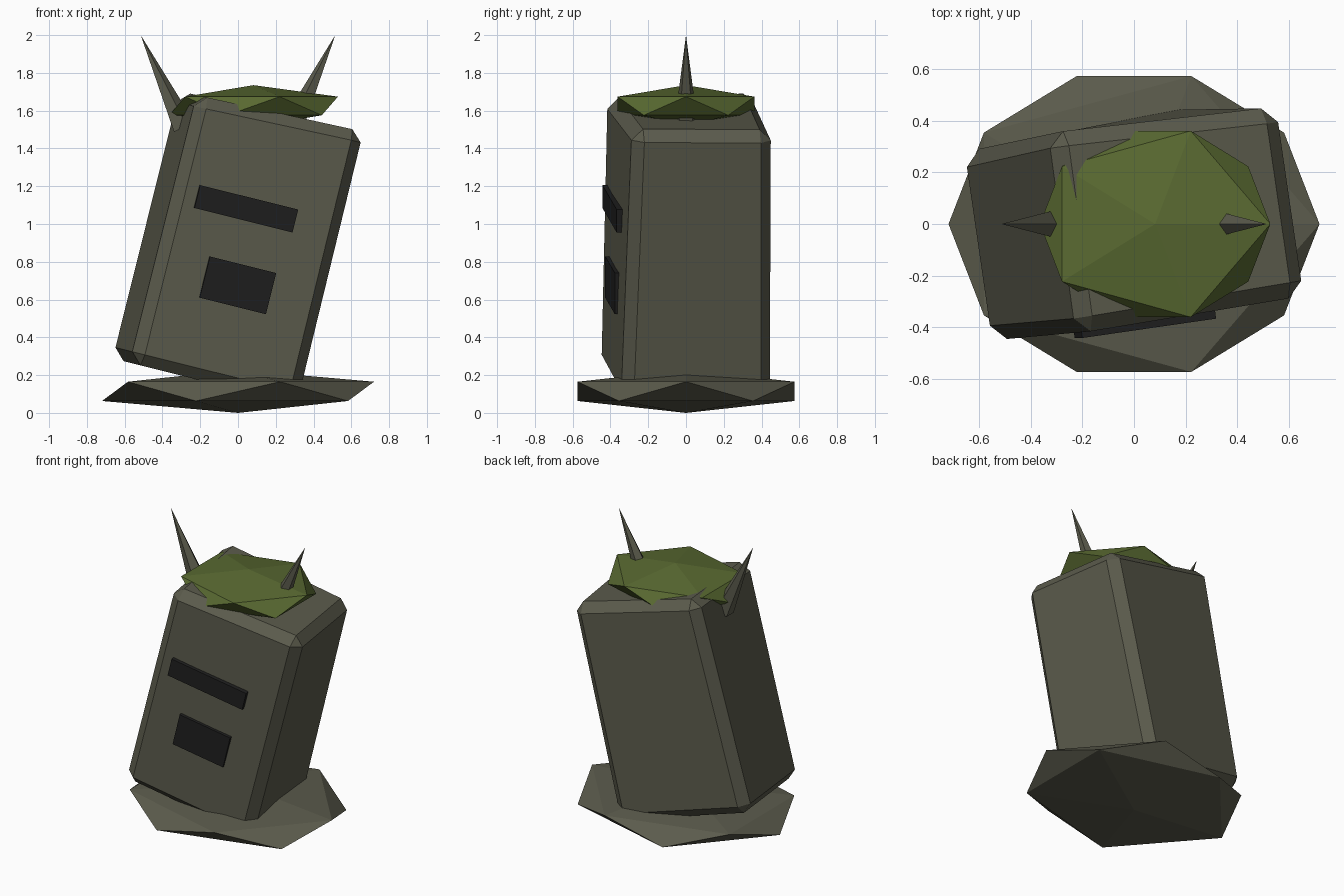
import bpy
import bmesh
from math import radians
from mathutils import Matrix, Vector

cube = bpy.data.objects.get("Cube")
if cube:
    bpy.data.objects.remove(cube, do_unlink=True)


def make_material(name, rgb):
    mat = bpy.data.materials.new(name)
    mat.use_nodes = True
    mat.diffuse_color = (*rgb, 1)
    mat.node_tree.nodes["Principled BSDF"].inputs["Base Color"].default_value = (*rgb, 1)
    return mat


STONE = make_material("grey stone", (0.105, 0.105, 0.073))
MOSS = make_material("moss green", (0.1, 0.143, 0.031))
DARK = make_material("near black", (0.014, 0.014, 0.014))


def add_object(name, bm, mat):
    bmesh.ops.recalc_face_normals(bm, faces=bm.faces)
    mesh = bpy.data.meshes.new(name)
    bm.to_mesh(mesh)
    bm.free()
    mesh.materials.append(mat)
    obj = bpy.data.objects.new(name, mesh)
    bpy.context.collection.objects.link(obj)
    return obj


def faceted_disc(name, centre, radii, mat):
    bm = bmesh.new()
    bmesh.ops.create_icosphere(bm, subdivisions=1, radius=1,
                               matrix=Matrix.LocRotScale(Vector(centre), None, Vector(radii)))
    return add_object(name, bm, mat)


# Ground slab and mossy cap
faceted_disc("base_rock", (0, 0, 0.114), (0.805, 0.675, 0.114), STONE)
faceted_disc("moss_cap", (0.082, 0, 1.625), (0.5, 0.425, 0.11), MOSS)

# Leaning, twisted frame shared by the body and its face
LEAN = (Matrix.Translation((0, 0, 0.875))
        @ Matrix.Rotation(radians(14), 4, 'Y') @ Matrix.Rotation(radians(8), 4, 'Z'))


def leaning_box(name, centre, size, mat, bevel=0, nudges=None):
    bm = bmesh.new()
    bmesh.ops.create_cube(bm, size=1)
    for v in bm.verts:
        corner = tuple(c > 0 for c in v.co)
        local = Vector(centre) + Vector([c * s for c, s in zip(v.co, size)])
        v.co = LEAN @ local + Vector((nudges or {}).get(corner, (0, 0, 0)))
    if bevel:
        bmesh.ops.bevel(bm, geom=bm.edges[:], offset=bevel, segments=1,
                        affect='EDGES', profile=0.5)
    return add_object(name, bm, mat)


# Rough-hewn body: corners (right, back, top) pushed slightly out of square
leaning_box("stone_body", (0, 0, 0), (0.92, 0.79, 1.46), STONE, 0.06, {
    (False, True, False): (0, -0.05, 0),
    (False, True, True): (0, 0.03, 0),
    (False, False, True): (0, 0.03, 0),
    (True, False, True): (0, 0.05, 0.03),
    (True, False, False): (0, -0.01, 0),
})

# Eye slit and mouth blocks
leaning_box("eye_slit", (-0.063, -0.36, 0.21), (0.54, 0.08, 0.125), DARK)
leaning_box("mouth_block", (-0.008, -0.365, -0.194), (0.365, 0.08, 0.225), DARK)

# Pair of splayed horns
for side, name in ((-1, "right_horn"), (1, "left_horn")):
    foot = Vector((side * 0.29, 0, 1.51))
    tip = Vector((side * 0.515, 0, 2.0))
    axis = tip - foot
    bm = bmesh.new()
    bmesh.ops.create_cone(bm, cap_ends=True, segments=5, radius1=0.066, radius2=0,
                          depth=axis.length)
    bmesh.ops.remove_doubles(bm, verts=bm.verts, dist=0.0001)
    turn = axis.to_track_quat('Z', 'Y').to_matrix().to_4x4()
    bm.transform(Matrix.Translation((foot + tip) / 2) @ turn)
    add_object(name, bm, STONE)
